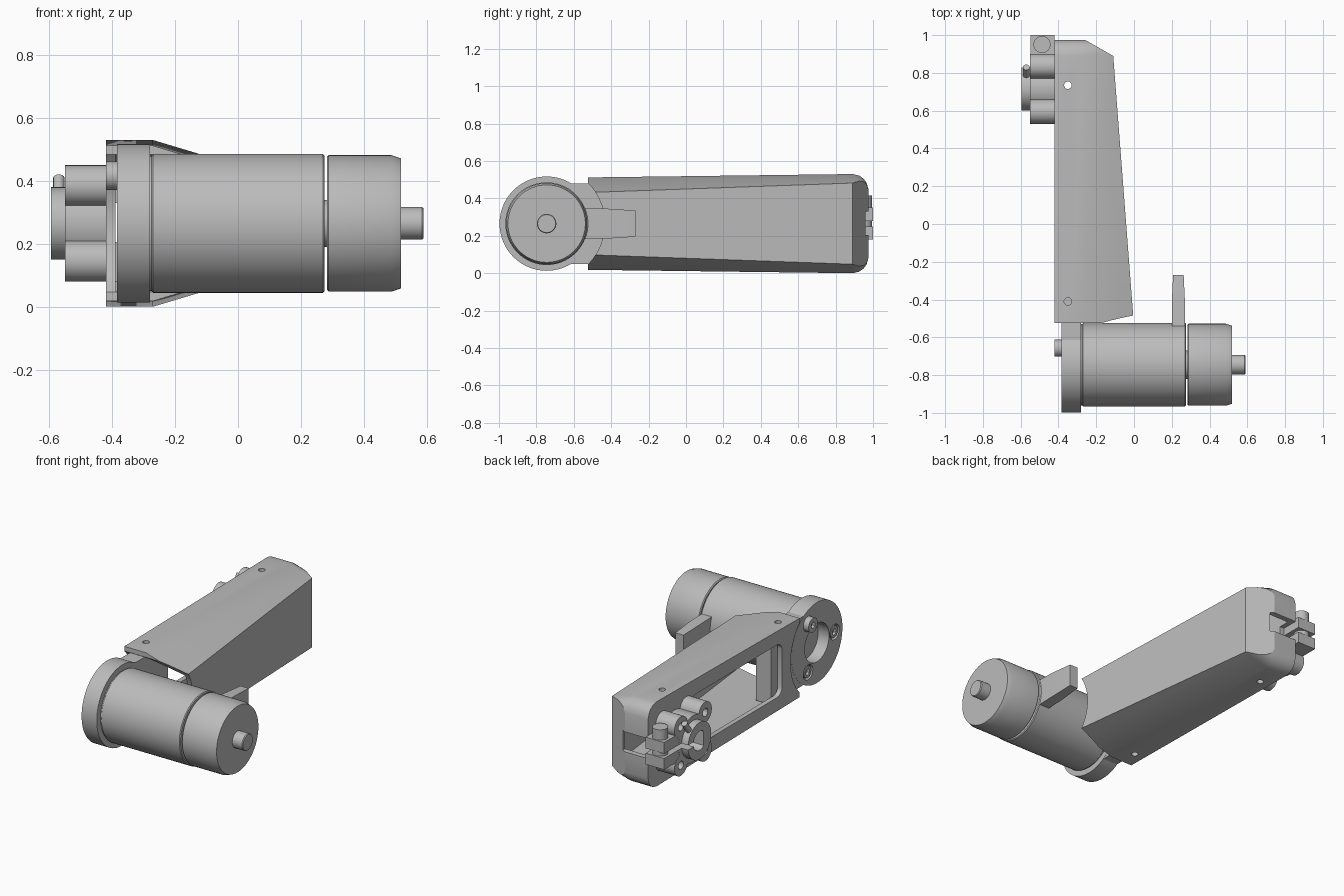
import bpy, bmesh, math
from mathutils import Matrix, Vector

if "Cube" in bpy.data.objects:
    bpy.data.objects.remove(bpy.data.objects["Cube"], do_unlink=True)

grey = bpy.data.materials.new("plain_grey")
grey.use_nodes = True
grey.diffuse_color = (0.5, 0.5, 0.5, 1)
grey.node_tree.nodes["Principled BSDF"].inputs["Base Color"].default_value = (0.5, 0.5, 0.5, 1)

MID = 0.265        # height of the motor and hub axes
MOTOR_Y = -0.745
HUB_Y = 0.715


def make(name, bm):
    bmesh.ops.recalc_face_normals(bm, faces=bm.faces)
    mesh = bpy.data.meshes.new(name)
    bm.to_mesh(mesh)
    bm.free()
    mesh.materials.append(grey)
    ob = bpy.data.objects.new(name, mesh)
    bpy.context.collection.objects.link(ob)
    return ob


def box(name, x, y, z):
    bm = bmesh.new()
    bmesh.ops.create_cube(bm, size=1)
    for v in bm.verts:
        v.co = [(a + b) / 2 + c * (b - a) for (a, b), c in zip((x, y, z), v.co)]
    return make(name, bm)


def rod(name, start, end, r, sides=32):
    start, end = Vector(start), Vector(end)
    d = end - start
    bm = bmesh.new()
    turn = d.to_track_quat('Z', 'Y').to_matrix().to_4x4()
    bmesh.ops.create_cone(bm, cap_ends=True, segments=sides, radius1=r, radius2=r,
                          depth=d.length, matrix=Matrix.Translation((start + end) / 2) @ turn)
    return make(name, bm)


def xrod(name, x0, x1, y, z, r, sides=32):
    return rod(name, (x0, y, z), (x1, y, z), r, sides)


def loft(name, rings):
    bm = bmesh.new()
    loops = [[bm.verts.new(p) for p in ring] for ring in rings]
    for a, b in zip(loops, loops[1:]):
        for i in range(len(a)):
            j = (i + 1) % len(a)
            bm.faces.new((a[i], a[j], b[j], b[i]))
    bm.faces.new(loops[0])
    bm.faces.new(loops[-1])
    return make(name, bm)


def lathe_x(name, profile, sides=64):
    # Turned part around the motor axis from (x, radius) pairs
    turns = [2 * math.pi * i / sides for i in range(sides)]
    return loft(name, [[(x, MOTOR_Y + r * math.cos(t), MID + r * math.sin(t)) for t in turns]
                       for x, r in profile])


def combine(ob, others, mode='DIFFERENCE'):
    for other in others:
        mod = ob.modifiers.new("shape", 'BOOLEAN')
        mod.operation, mod.solver, mod.object = mode, 'EXACT', other
        bpy.context.view_layer.objects.active = ob
        bpy.ops.object.modifier_apply(modifier=mod.name)
        bpy.data.objects.remove(other, do_unlink=True)
    return ob


# Arm housing: tapered hollow shell with a sloped outer side and rounded far end
def arm_ring(y, wall=0.0, inset=0.0):
    half = 0.265 - 0.018 * max(0, 0.89 - y) / 1.41
    if y <= 0.89:
        outer = -0.11 + 0.077 * (0.89 - y)
    else:
        outer = -0.11 - 1.76 * (y - 0.89)
    bend = -0.27 - wall * 0.2
    outer = max(outer - wall, bend + 0.006)
    h = half - wall - inset
    side = h - 0.3 * (outer - bend)
    left = -0.42 + wall
    right_half = [(left, h), (bend, h), (outer, side)]
    pts = right_half + [(x, -z) for x, z in reversed(right_half)]
    return [(x, y, MID + z) for x, z in pts]


housing = loft("arm_housing", [arm_ring(-0.525), arm_ring(0.89), arm_ring(0.925, 0, 0.008),
                               arm_ring(0.95, 0, 0.025), arm_ring(0.966, 0, 0.048),
                               arm_ring(0.975, 0, 0.08)])
cavity = loft("cavity_cutter", [arm_ring(-0.7, 0.03), arm_ring(0.86, 0.03),
                                arm_ring(0.94, 0.03, 0.05)])
clearance = xrod("clearance_cutter", -0.6, 0.2, MOTOR_Y, MID, 0.31, 96)


def slot_ring(x, y0=-0.35, y1=0.55, half=0.165, r=0.05):
    ring = []
    for i in range(24):
        t = 2 * math.pi * (i + 0.5) / 24
        c, s = math.cos(t), math.sin(t)
        cy = y1 - r if c > 0 else y0 + r
        ring.append((x, cy + r * c, MID + math.copysign(half - r, s) + r * s))
    return ring


slot = loft("slot_cutter", [slot_ring(-0.5), slot_ring(-0.36)])
notch = box("notch_cutter", (-0.5, -0.235), (0.87, 1.1), (0.205, 0.33))
holes = [rod("hole_cutter", (-0.35, y, -0.1), (-0.35, y, 0.7), 0.02, 20) for y in (-0.41, 0.735)]
combine(housing, [cavity, clearance, slot, notch] + holes)

# Motor mount: round flange with a neck that slides into the housing
mount = xrod("motor_mount", -0.385, -0.28, MOTOR_Y, MID, 0.252, 80)
combine(mount, [box("neck", (-0.384, -0.281), (MOTOR_Y, -0.29), (0.05, 0.48))], 'UNION')
cutters = [xrod("bore_cutter", -0.5, -0.31, MOTOR_Y, MID, 0.12, 48)]
spots = []
for k in range(3):
    a = math.radians(60 + 120 * k)
    spots.append((MOTOR_Y + 0.175 * math.cos(a), MID + 0.175 * math.sin(a)))
cutters += [xrod("sink_cutter", -0.5, -0.365, y, z, 0.047) for y, z in spots]
combine(mount, cutters)
for k, (y, z) in enumerate(spots):
    tip = -0.42 if k == 0 else -0.382
    screw = xrod(f"mount_screw_{k + 1}", -0.36, tip, y, z, 0.045 if k == 0 else 0.036)
    combine(screw, [xrod("socket_cutter", tip - 0.05, tip + 0.02, y, z, 0.02, 6)])

# Motor, spinning cap and shaft
lathe_x("motor_body", [(-0.29, 0.215), (-0.275, 0.215), (-0.27, 0.221),
                       (0.27, 0.221), (0.275, 0.216)])
lathe_x("motor_spacer", [(0.27, 0.075), (0.29, 0.075)], 40)
lathe_x("motor_cap", [(0.283, 0.211), (0.288, 0.217), (0.488, 0.217), (0.518, 0.207)])
lathe_x("motor_shaft", [(0.51, 0.052), (0.585, 0.052), (0.59, 0.048)], 32)

# Cable tab behind the motor
loft("cable_tab", [[(x, y, z) for x, z in ((0.235 - w, MID - h), (0.235 + w, MID - h),
                                           (0.235 + w, MID + h), (0.235 - w, MID + h))]
                   for y, w, h in ((-0.6, 0.035, 0.085), (-0.42, 0.035, 0.08),
                                   (-0.27, 0.028, 0.07))])

# Clamping hub: lobed disc with a collar, split ears and a D-shaped bore
hub = xrod("clamp_hub", -0.55, -0.4, HUB_Y, MID, 0.145, 64)
lobes = [(HUB_Y + 0.12 * sy, MID + 0.12 * sz) for sy in (-1, 1) for sz in (-1, 1)]
parts = [xrod("lobe", -0.55, -0.4, y, z, 0.065, 32) for y, z in lobes]
parts.append(box("ears", (-0.549, -0.421), (0.75, 1.0), (0.18, 0.35)))
parts.append(xrod("collar", -0.595, -0.5, HUB_Y, MID, 0.115, 64))
combine(hub, parts, 'UNION')
bore = xrod("bore_cutter", -0.7, -0.3, HUB_Y, MID, 0.06, 40)
combine(bore, [box("flat_cutter", (-0.8, -0.2), (HUB_Y - 0.1, HUB_Y - 0.04), (0.1, 0.4))])
combine(hub, [bore, box("slit_cutter", (-0.7, -0.3), (HUB_Y, 1.1), (0.25, 0.28))]
        + [xrod("hole_cutter", -0.7, -0.45, y, z, 0.025, 20) for y, z in lobes])

# Clamp screw and small set screw
rod("clamp_screw", (-0.487, 0.95, 0.19), (-0.487, 0.95, 0.415), 0.045)
set_screw = rod("set_screw", (-0.57, HUB_Y + 0.06, MID + 0.07),
                (-0.57, HUB_Y + 0.115, MID + 0.145), 0.018, 16)

# Smooth round surfaces while keeping edges sharp
for ob in bpy.context.scene.objects:
    ob.select_set(ob.type == 'MESH')
bpy.context.view_layer.objects.active = housing
bpy.ops.object.shade_smooth_by_angle(angle=math.radians(25))
